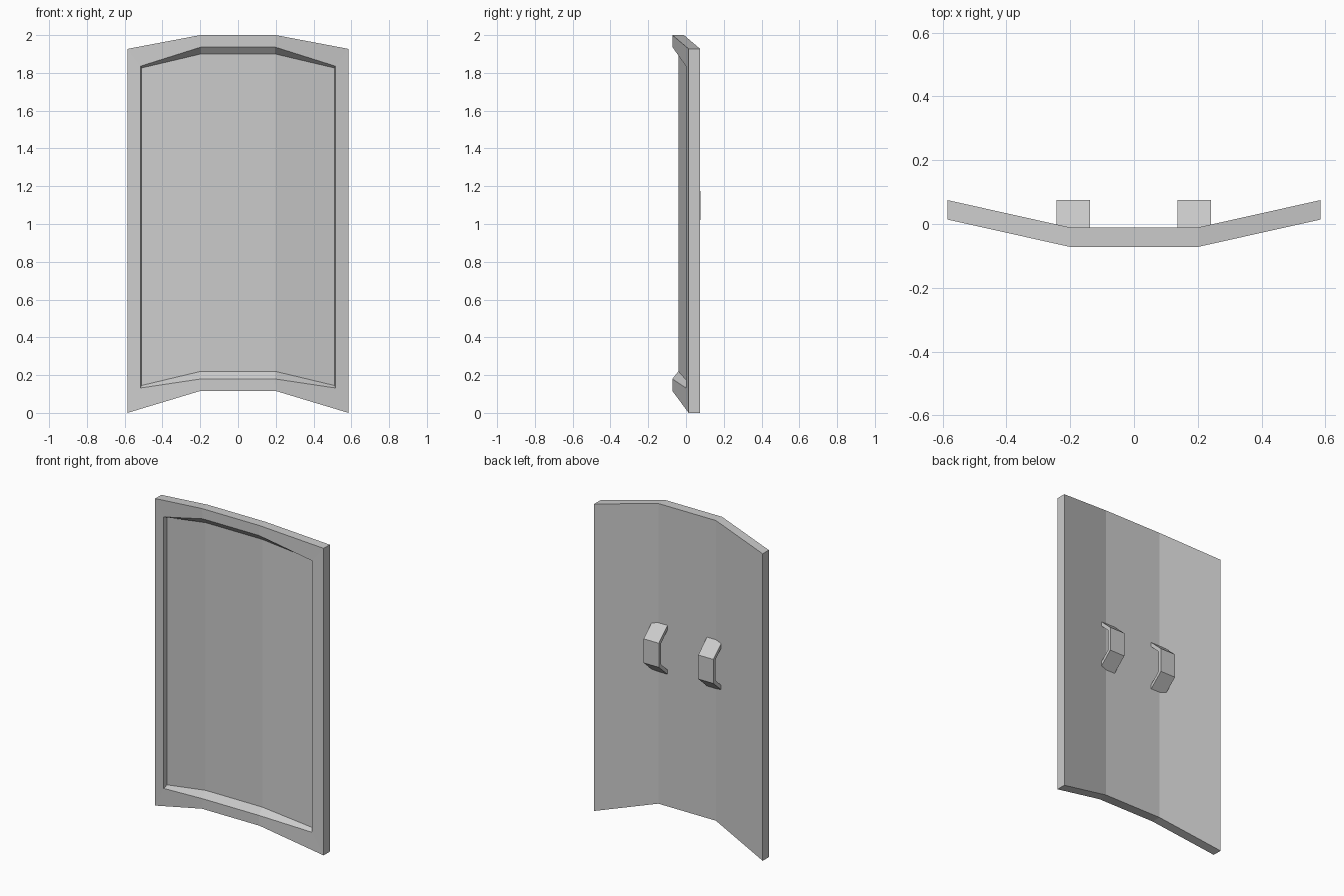
import bpy
import bmesh

if "Cube" in bpy.data.objects:
    bpy.data.objects.remove(bpy.data.objects["Cube"])


def make_object(name, bm):
    bmesh.ops.recalc_face_normals(bm, faces=bm.faces)
    mesh = bpy.data.meshes.new(name)
    bm.to_mesh(mesh)
    bm.free()
    obj = bpy.data.objects.new(name, mesh)
    bpy.context.collection.objects.link(obj)
    return obj


def ring(bm, xi, yi, top_i, low_i, xo, yo, top_o, low_o):
    """Eight-point symmetric loop: i = at the creases, o = at the outer corners."""
    top = [(-xo, yo, top_o), (-xi, yi, top_i), (xi, yi, top_i), (xo, yo, top_o)]
    low = [(xo, yo, low_o), (xi, yi, low_i), (-xi, yi, low_i), (-xo, yo, low_o)]
    return [bm.verts.new(p) for p in top + low]


def bridge(bm, a, b):
    for i in range(8):
        j = (i + 1) % 8
        bm.faces.new((a[i], a[j], b[j], b[i]))


def fill(bm, r):
    for i in range(3):
        bm.faces.new((r[i], r[i + 1], r[6 - i], r[7 - i]))


# Shield plate: back, outer edge, raised rim, bevelled step and recessed panel
bm = bmesh.new()
loops = [
    ring(bm, 0.20, -0.011, 2.0, 0.116, 0.585, 0.075, 1.927, 0.0),
    ring(bm, 0.20, -0.072, 2.0, 0.116, 0.585, 0.014, 1.927, 0.0),
    ring(bm, 0.195, -0.072, 1.937, 0.18, 0.515, -0.001, 1.836, 0.132),
    ring(bm, 0.197, -0.040, 1.90, 0.22, 0.511, 0.027, 1.826, 0.145),
]
for a, b in zip(loops, loops[1:]):
    bridge(bm, a, b)
fill(bm, loops[0])
fill(bm, loops[-1])
make_object("shield_plate", bm)


# Grips: bent strap profile in y-z, extruded along x
def grip(name, x0, x1):
    outer = [(-0.02, 1.26), (0.076, 1.173), (0.076, 1.022), (-0.02, 0.937)]
    inner = [(-0.02, 0.965), (0.054, 1.032), (0.054, 1.163), (-0.02, 1.232)]
    profile = outer + inner
    bm = bmesh.new()
    a = [bm.verts.new((x0, y, z)) for y, z in profile]
    b = [bm.verts.new((x1, y, z)) for y, z in profile]
    bridge(bm, a, b)
    for side in (a, b):
        for i in range(3):
            bm.faces.new((side[i], side[i + 1], side[6 - i], side[7 - i]))
    return make_object(name, bm)


grip("left_grip", -0.243, -0.138)
grip("right_grip", 0.136, 0.241)
